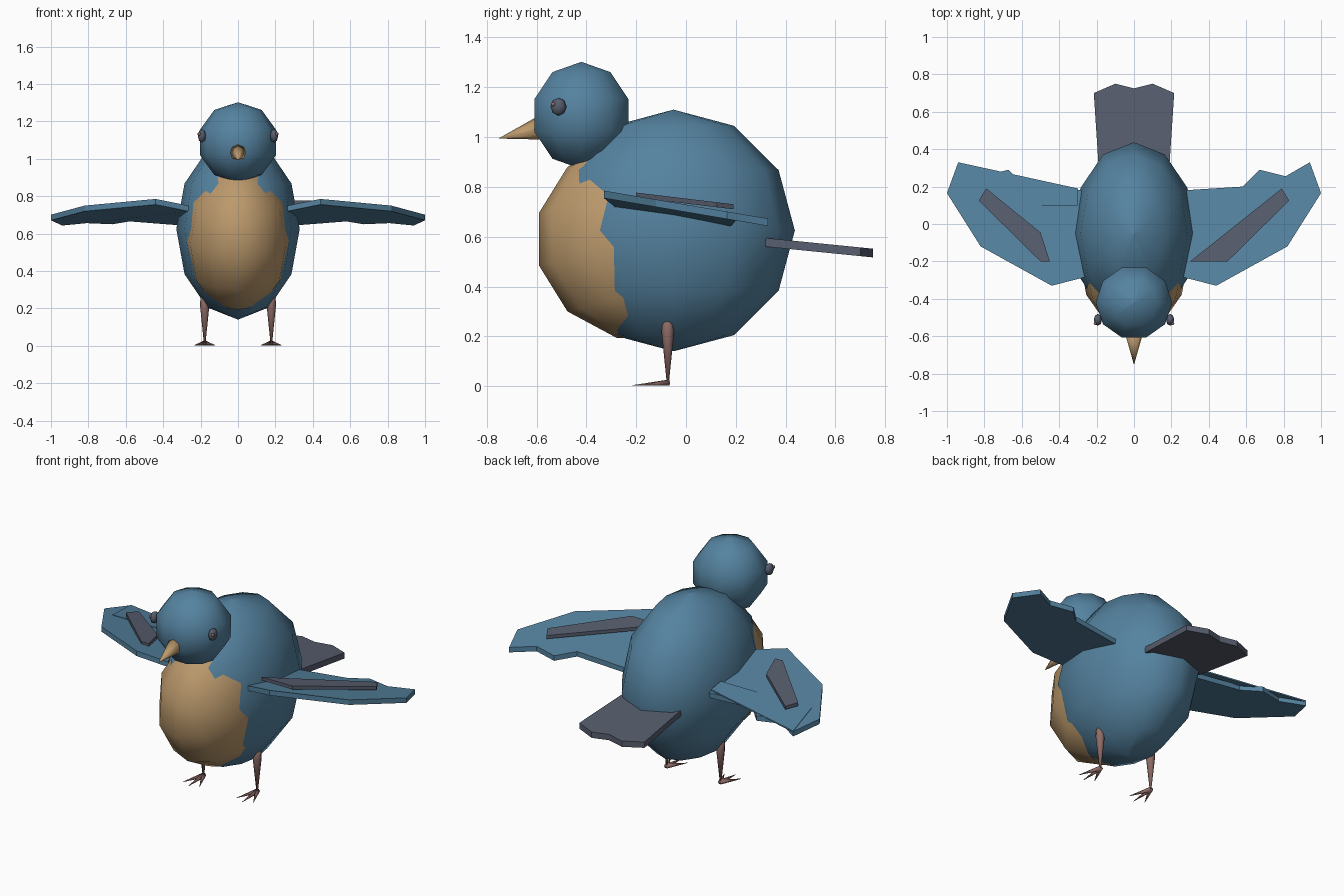
import bpy, bmesh, math
from mathutils import Vector, Matrix

cube = bpy.data.objects.get("Cube")
if cube:
    bpy.data.objects.remove(cube, do_unlink=True)


def material(name, rgb):
    mat = bpy.data.materials.new(name)
    mat.use_nodes = True
    color = (*rgb, 1)
    mat.diffuse_color = color
    bsdf = mat.node_tree.nodes["Principled BSDF"]
    bsdf.inputs["Base Color"].default_value = color
    bsdf.inputs["Roughness"].default_value = 0.8
    return mat


BLUE = material("feather blue", (0.09, 0.225, 0.35))
TAN = material("belly tan", (0.5, 0.32, 0.15))
GREY = material("slate grey", (0.095, 0.11, 0.155))
PINK = material("leg pink", (0.27, 0.15, 0.135))


def finish(name, bm, mat, smooth):
    bmesh.ops.recalc_face_normals(bm, faces=bm.faces)
    mesh = bpy.data.meshes.new(name)
    bm.to_mesh(mesh)
    bm.free()
    mesh.materials.append(mat)
    for poly in mesh.polygons:
        poly.use_smooth = smooth
    obj = bpy.data.objects.new(name, mesh)
    bpy.context.collection.objects.link(obj)
    return obj


def skin_rings(name, rings, mat, smooth=True):
    """Join equal rings of points into a closed tube."""
    bm = bmesh.new()
    loops = [[bm.verts.new(p) for p in ring] for ring in rings]
    n = len(rings[0])
    for a, b in zip(loops, loops[1:]):
        for i in range(n):
            j = (i + 1) % n
            bm.faces.new((a[i], a[j], b[j], b[i]))
    bm.faces.new(loops[0])
    bm.faces.new(loops[-1])
    bmesh.ops.remove_doubles(bm, verts=bm.verts, dist=0.0002)
    return finish(name, bm, mat, smooth)


def ellipsoid(name, center, radii, segments, mat, tilt=0.0):
    rings = []
    turn = Matrix.Rotation(math.radians(tilt), 3, 'X')
    steps = segments // 2
    for k in range(steps + 1):
        p = math.pi * k / steps
        s = max(math.sin(p), 0.001)
        ring = []
        for i in range(segments):
            t = math.tau * i / segments
            v = turn @ Vector((s * math.cos(t), s * math.sin(t), math.cos(p)))
            ring.append(Vector(center) + v * Vector(radii))
        rings.append(ring)
    return skin_rings(name, rings, mat)


def tapered(name, points, radii, sides, mat):
    """Round shape along a straight path, with a radius at each point."""
    points = [Vector(p) for p in points]
    turn = (points[-1] - points[0]).to_track_quat('Z', 'Y')
    rings = []
    for p, r in zip(points, radii):
        angles = [math.tau * i / sides for i in range(sides)]
        rings.append([p + turn @ Vector((r * math.cos(t), r * math.sin(t), 0)) for t in angles])
    return skin_rings(name, rings, mat)


def plate(name, outline, top, thickness, mat, side=1):
    """Slab with a flat outline whose top height follows a function."""
    bm = bmesh.new()
    upper = [bm.verts.new((side * x, y, top(x, y))) for x, y in outline]
    lower = [bm.verts.new((side * x, y, top(x, y) - thickness)) for x, y in outline]
    n = len(outline)
    bm.faces.new(upper)
    bm.faces.new(lower[::-1])
    for i in range(n):
        j = (i + 1) % n
        bm.faces.new((upper[i], lower[i], lower[j], upper[j]))
    return finish(name, bm, mat, False)


# Body, belly and head
ellipsoid("body", (0, -0.05, 0.625), (0.33, 0.487, 0.485), 12, BLUE)
ellipsoid("belly", (0, -0.165, 0.59), (0.295, 0.44, 0.41), 12, TAN, tilt=15)
ellipsoid("head", (0, -0.42, 1.087), (0.215, 0.208, 0.215), 10, BLUE)

# Beak
tapered("beak", [(0, -0.57, 1.04), (0, -0.75, 0.995)], [0.052, 0.001], 8, TAN)

# Tail fan
half_tail = [(0.1, 0.75), (0.215, 0.7), (0.19, 0.32)]
tail_outline = [(0, 0.725)] + half_tail + [(-x, y) for x, y in reversed(half_tail)]
plate("tail", tail_outline, lambda x, y: 0.595 - 0.1 * (y - 0.32), 0.035, GREY)


# Wing shapes
def wing_top(x, y):
    return 0.785 - 0.17 * (y + 0.33) - (0.028 if x < 0.3 else 0)


def stripe_top(x, y):
    return 0.777 - 0.12 * (y + 0.2)


leading_edge = [(0.94, 0.33), (1.0, 0.165), (0.82, -0.12), (0.44, -0.33), (0.265, -0.285)]
trailing_edge = [(0.265, 0.18), (0.58, 0.2), (0.67, 0.29), (0.81, 0.255)]
stripe = {
    1: [(0.79, 0.19), (0.83, 0.125), (0.5, -0.2), (0.3, -0.2)],
    -1: [(0.79, 0.19), (0.83, 0.125), (0.5, -0.2), (0.45, -0.2), (0.5, -0.045)],
}

for side, label in ((1, "left"), (-1, "right")):
    # Wings and their grey feather stripes
    plate(label + "_wing", leading_edge + trailing_edge, wing_top, 0.03, BLUE, side)
    plate(label + "_wing_stripe", stripe[side], stripe_top, 0.02, GREY, side)

    # Eyes with a small glint
    ellipsoid(label + "_eye", (side * 0.193, -0.512, 1.122), (0.022, 0.032, 0.036), 8, GREY)
    ellipsoid(label + "_eye_glint", (side * 0.207, -0.533, 1.132), (0.01, 0.01, 0.01), 6, PINK)

    # Legs
    x = side * 0.178
    heights = [0.27, 0.255, 0.215, 0.02]
    tapered(label + "_leg", [(x, -0.073, z) for z in heights],
            [0.012, 0.023, 0.025, 0.005], 8, PINK)

    # Three toes per foot
    for toe, spread in (("inner", -0.055), ("middle", 0), ("outer", 0.055)):
        tip = (x + side * spread, -0.215 + abs(spread) * 0.5, 0.003)
        tapered(f"{label}_{toe}_toe", [(x, -0.07, 0.014), tip], [0.014, 0.001], 6, PINK)

# Straight feather cover closing the notches of the right wing
plate("right_wing_cover", [(0.94, 0.33), (0.9, 0.1), (0.3, 0.1), (0.3, 0.19)],
      lambda x, y: wing_top(1, y) + 0.003, 0.008, BLUE, -1)
